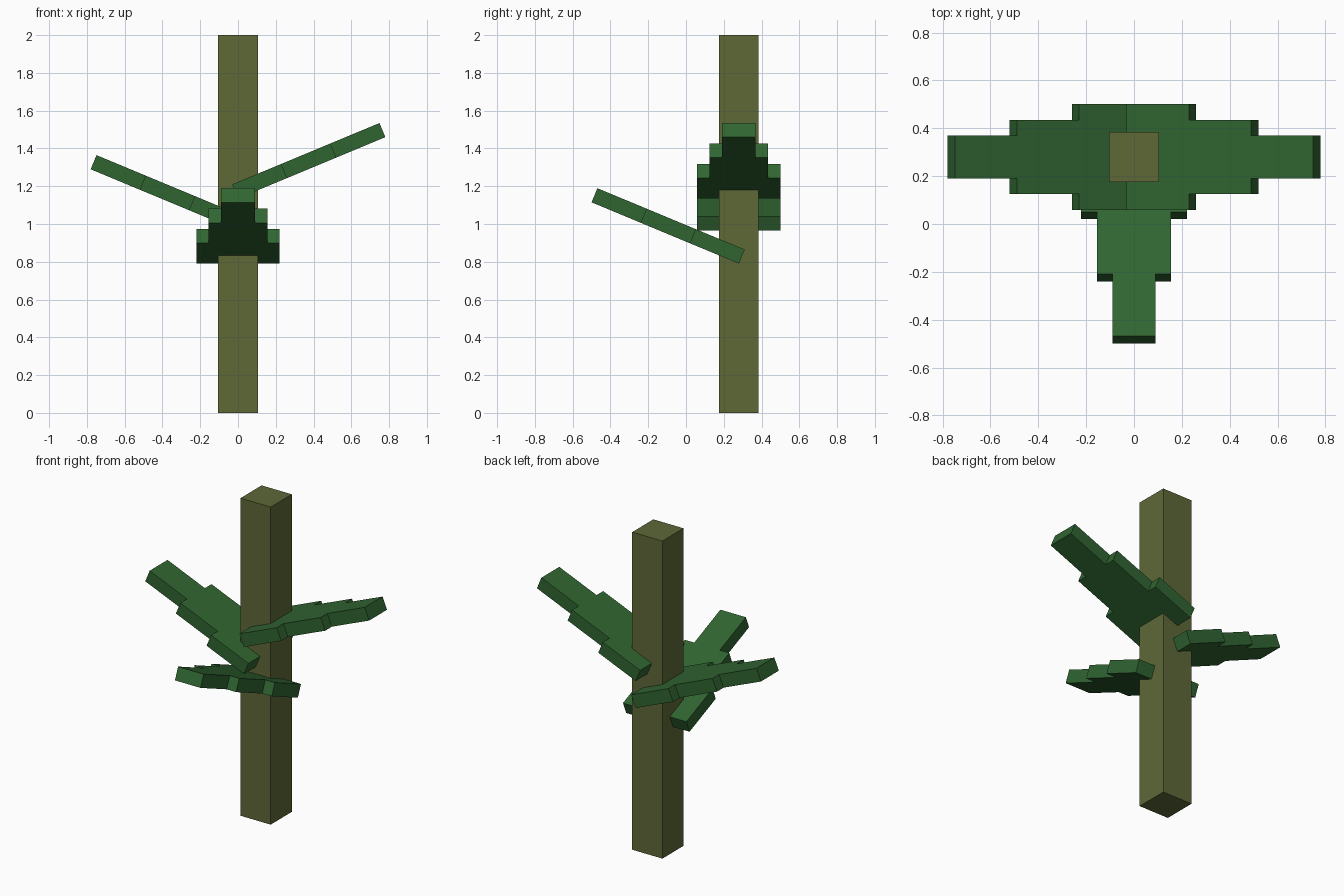
import bpy, bmesh, math
from mathutils import Matrix

if "Cube" in bpy.data.objects:
    bpy.data.objects.remove(bpy.data.objects["Cube"])

TRUNK_Y = 0.28
TILT = math.radians(22.6)


def material(name, rgb):
    m = bpy.data.materials.new(name)
    m.diffuse_color = (*rgb, 1)
    m.use_nodes = True
    m.node_tree.nodes["Principled BSDF"].inputs["Base Color"].default_value = m.diffuse_color
    return m


bark = material("olive_bark", (0.112, 0.140, 0.039))
leaf_green = material("leaf_green", (0.030, 0.130, 0.031))


def add_object(name, bm, mat):
    bmesh.ops.recalc_face_normals(bm, faces=bm.faces)
    mesh = bpy.data.meshes.new(name)
    bm.to_mesh(mesh)
    bm.free()
    mesh.materials.append(mat)
    ob = bpy.data.objects.new(name, mesh)
    bpy.context.collection.objects.link(ob)
    return ob


# Square trunk
bm = bmesh.new()
bmesh.ops.create_cube(bm, size=1, matrix=Matrix.Translation((0, TRUNK_Y, 1))
                      @ Matrix.Diagonal((0.21, 0.21, 2, 1)))
add_object("trunk", bm, bark)


# Leaf: slab with a stepped outline, narrowing in three equal steps, tilted up
def leaf(name, heading, base_z, step=0.2817, thickness=0.081):
    half_widths = (0.221, 0.155, 0.089)
    side = []
    for i, w in enumerate(half_widths):
        side += [(i * step, w), ((i + 1) * step, w)]
    outline = side + [(x, -w) for x, w in reversed(side)]
    bm = bmesh.new()
    face = bm.faces.new([bm.verts.new((x, y, 0)) for x, y in outline])
    top = bmesh.ops.extrude_face_region(bm, geom=[face])
    verts = [v for v in top["geom"] if isinstance(v, bmesh.types.BMVert)]
    bmesh.ops.translate(bm, verts=verts, vec=(0, 0, thickness))
    bm.transform(Matrix.Translation((0, TRUNK_Y, base_z))
                 @ Matrix.Rotation(math.radians(heading), 4, 'Z')
                 @ Matrix.Rotation(-TILT, 4, 'Y'))
    add_object(name, bm, leaf_green)


# Three leaves climbing the trunk
for name, heading, z in (("front_leaf", -90, 0.79),
                         ("left_leaf", 180, 0.965),
                         ("right_leaf", 0, 1.135)):
    leaf(name, heading, z)
